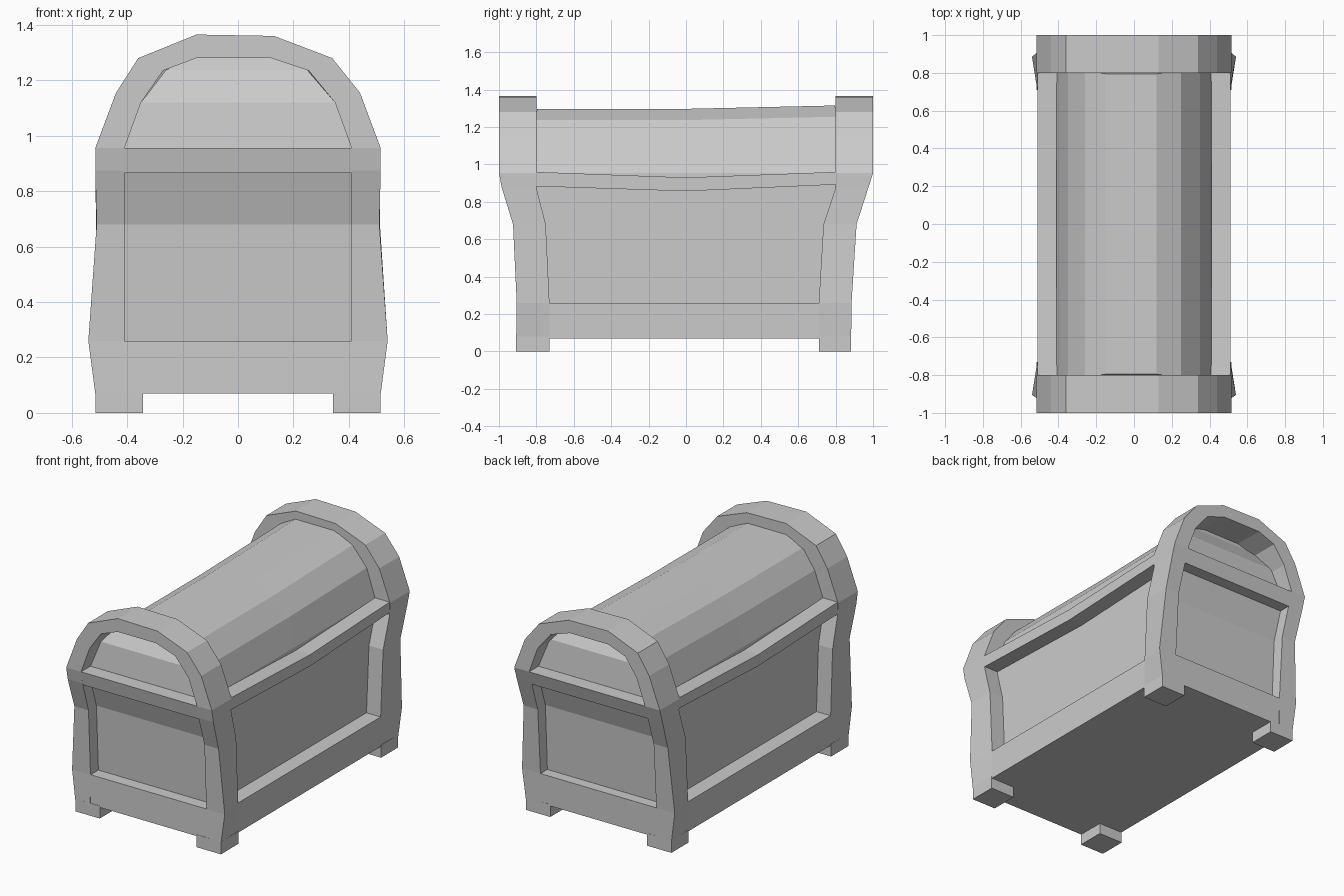
import bpy, bmesh

if "Cube" in bpy.data.objects:
    bpy.data.objects.remove(bpy.data.objects["Cube"])


def loft(name, rings):
    """Solid skinned through a list of equal-sized point rings, capped at both ends."""
    bm = bmesh.new()
    vs = [[bm.verts.new(p) for p in r] for r in rings]
    n = len(vs[0])
    for a, b in zip(vs, vs[1:]):
        for i in range(n):
            j = (i + 1) % n
            bm.faces.new((a[i], a[j], b[j], b[i]))
    bm.faces.new(vs[0])
    bm.faces.new(vs[-1])
    bmesh.ops.recalc_face_normals(bm, faces=bm.faces)
    me = bpy.data.meshes.new(name)
    bm.to_mesh(me)
    bm.free()
    ob = bpy.data.objects.new(name, me)
    bpy.context.collection.objects.link(ob)
    return ob


def rect(x0, x1, y0, y1, z):
    return [(x0, y0, z), (x1, y0, z), (x1, y1, z), (x0, y1, z)]


# Post stations: z, outer x, outer y (front, back), inner y (front, back)
POST = [(0.07, 0.515, 0.908, 0.883, 0.73, 0.71),
        (0.26, 0.54, 0.905, 0.885, 0.73, 0.71),
        (0.68, 0.51, 0.925, 0.912, 0.75, 0.735),
        (0.875, 0.515, 0.985, 0.975, 0.80, 0.80)]
# Arch stations: outer x, z, inner x, z
ARCH = [(0.515, 0.955, 0.41, 0.955), (0.44, 1.155, 0.35, 1.12),
        (0.34, 1.28, 0.255, 1.235), (0.13, 1.36, 0.12, 1.28),
        (-0.15, 1.365, -0.15, 1.28), (-0.36, 1.28, -0.27, 1.235),
        (-0.44, 1.155, -0.35, 1.12), (-0.515, 0.955, -0.41, 0.955)]


def station(xo, zo, xi, zi, xe, yo, yi):
    return [(xo, yo, zo), (xe, yi, zo), (xi, yi, zi), (xi, yo, zi)]


for label, s, k in (("front", -1, 0), ("back", 1, 1)):
    # End frame: two corner posts joined by the arch
    def post(side):
        return [station(side * p[1], p[0], side * 0.41, p[0],
                        side * 0.512, s * p[2 + k], s * p[4 + k]) for p in POST]
    arch = [station(xo, zo, xi, zi, xo, s * 1.0, s * 0.8) for xo, zo, xi, zi in ARCH]
    loft(label + "_frame", post(1) + arch + post(-1)[::-1])
    # Horizontal rail across the end
    y0 = POST[3][2 + k]
    loft(label + "_rail", [rect(-0.44, 0.44, s * (y0 - 0.003), s * 0.84, 0.865),
                           rect(-0.44, 0.44, s * 1.0, s * 0.84, 0.955)])
    # Feet
    for side, word in ((-1, "left"), (1, "right")):
        loft(label + "_" + word + "_foot",
             [rect(side * 0.342, side * 0.515, s * POST[0][2 + k], s * POST[0][4 + k], z)
              for z in (0, 0.08)])

# Side rails, dipping in the middle
for side, word in ((-1, "left"), (1, "right")):
    loft(word + "_rail",
         [[(side * 0.38, y, a), (side * 0.512, y, a), (side * 0.512, y, b), (side * 0.38, y, b)]
          for y, a, b in ((-0.86, 0.885, 0.962), (0, 0.857, 0.93), (0.86, 0.895, 0.962))])

# Base skirt
loft("skirt", [rect(-0.512, 0.512, -0.906, 0.882, 0.07),
               rect(-0.512, 0.512, -0.903, 0.884, 0.26)])

# Recessed panels flaring up to the lid
loft("body", [rect(-0.412, 0.412, -y, y - 0.01, z)
              for z, y in ((0.1, 0.825), (0.26, 0.825), (0.68, 0.845), (0.865, 0.905), (0.93, 0.91))])

# Faceted barrel lid with sloping ends; the back half rises slightly
lid = []
for xl, xr, y, z in ((-0.41, 0.41, 0.905, 0.9), (-0.41, 0.41, 0.905, 0.955),
                     (-0.35, 0.35, 0.885, 1.12), (-0.26, 0.25, 0.81, 1.237),
                     (-0.15, 0.12, 0.795, 1.297)):
    up = z + (0.018 if z > 1 else 0)
    lid.append([(xl, -y, z), (xr, -y, z), (xr, 0, z), (xr, y, up), (xl, y, up), (xl, 0, z)])
loft("lid", lid)
